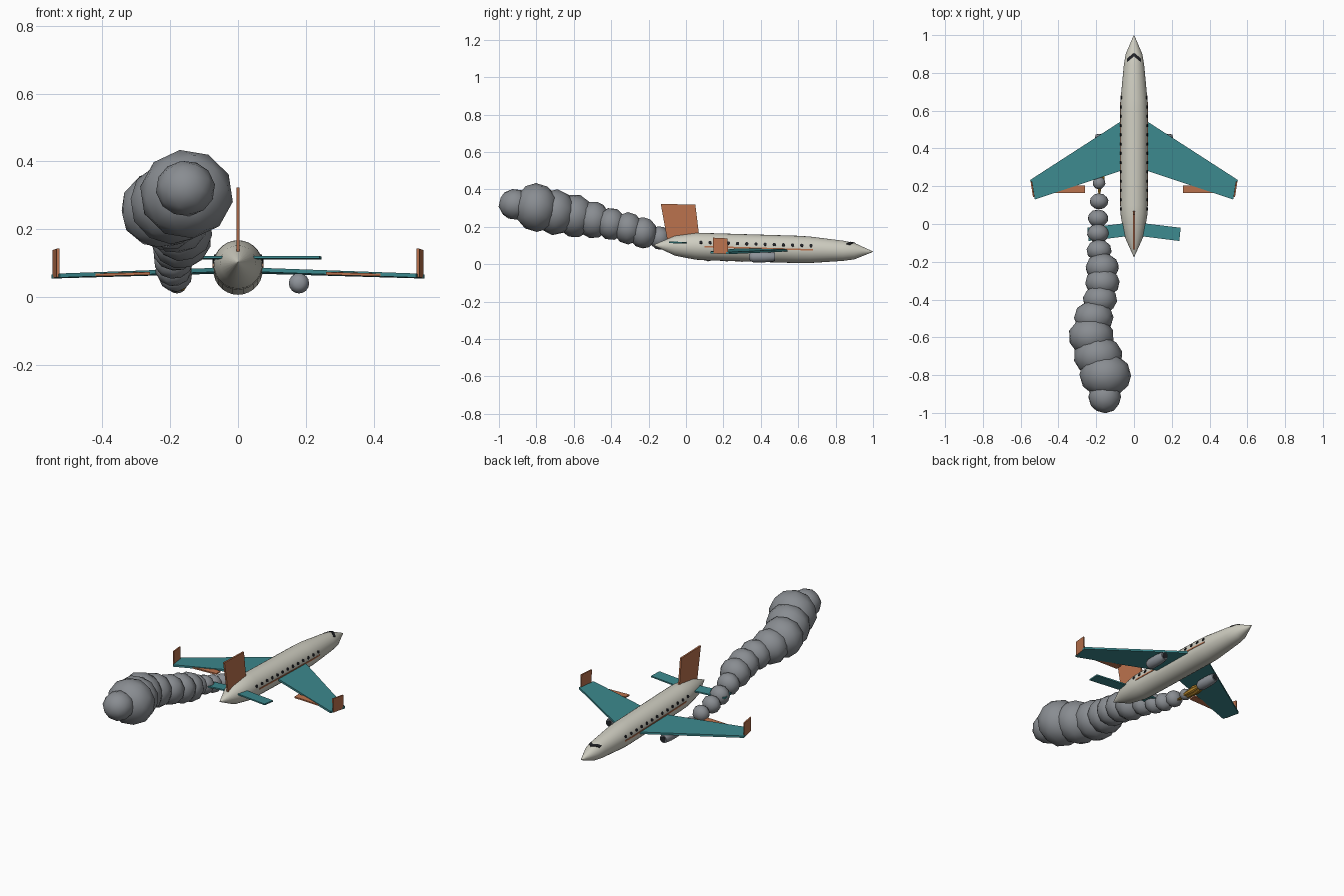
import bpy, bmesh, math, random
from mathutils import Vector, Euler

if "Cube" in bpy.data.objects:
    bpy.data.objects.remove(bpy.data.objects["Cube"])

random.seed(4)


def mat(name, rgb):
    m = bpy.data.materials.new(name)
    m.diffuse_color = (*rgb, 1)
    m.use_nodes = True
    m.node_tree.nodes["Principled BSDF"].inputs["Base Color"].default_value = m.diffuse_color
    return m


CREAM = mat("cream", (0.62, 0.61, 0.53))
TEAL = mat("teal", (0.045, 0.25, 0.27))
COPPER = mat("copper", (0.50, 0.17, 0.075))
GREY = mat("smoke grey", (0.25, 0.265, 0.285))
METAL = mat("engine grey", (0.27, 0.29, 0.32))
DARK = mat("dark glass", (0.015, 0.016, 0.02))
GOLD = mat("flame gold", (0.62, 0.32, 0.035))

PROFILE = [(1.0, 0.001), (0.97, 0.014), (0.90, 0.044), (0.84, 0.054), (0.66, 0.071),
           (0.60, 0.073), (0.10, 0.073), (0.05, 0.071), (-0.06, 0.053), (-0.175, 0.001)]


def centre(y):
    """Height of the slightly nose-down body axis."""
    return 0.097 - 0.03 * y


def radius(y):
    for (y0, r0), (y1, r1) in zip(PROFILE, PROFILE[1:]):
        if y1 <= y <= y0:
            return r0 + (r1 - r0) * (y0 - y) / (y0 - y1)
    return 0.0


def finish(name, bm, material, smooth=False):
    bmesh.ops.recalc_face_normals(bm, faces=bm.faces)
    me = bpy.data.meshes.new(name)
    bm.to_mesh(me)
    bm.free()
    me.materials.append(material)
    ob = bpy.data.objects.new(name, me)
    bpy.context.collection.objects.link(ob)
    if smooth:
        bpy.ops.object.select_all(action='DESELECT')
        ob.select_set(True)
        bpy.context.view_layer.objects.active = ob
        bpy.ops.object.shade_smooth_by_angle(angle=math.radians(40))
    return ob


def lathe(name, prof, x, zf, material, n=24):
    """Rings (y, r) around an axis along y, at x and height zf(y)."""
    bm = bmesh.new()
    rings = [[bm.verts.new((x + r * math.cos(2 * math.pi * i / n), y,
                            zf(y) + r * math.sin(2 * math.pi * i / n)))
              for i in range(n)] for y, r in prof]
    for a, b in zip(rings, rings[1:]):
        for i in range(n):
            bm.faces.new((a[i], a[(i + 1) % n], b[(i + 1) % n], b[i]))
    bm.faces.new(rings[0])
    bm.faces.new(rings[-1])
    return finish(name, bm, material, True)


def slab(name, corners, offset, material):
    """Flat panel: corner loop thickened by +-offset."""
    bm = bmesh.new()
    o = Vector(offset)
    lo = [bm.verts.new(Vector(c) - o) for c in corners]
    hi = [bm.verts.new(Vector(c) + o) for c in corners]
    bm.faces.new(lo)
    bm.faces.new(hi)
    n = len(corners)
    for i in range(n):
        bm.faces.new((lo[i], lo[(i + 1) % n], hi[(i + 1) % n], hi[i]))
    return finish(name, bm, material)


# Body
lathe("fuselage", PROFILE, 0, centre, CREAM, 28)

# Vertical fin
slab("tail_fin", [(0, 0.07, 0.155), (0, 0.05, 0.318), (0, -0.135, 0.323), (0, -0.10, 0.13)],
     (0.005, 0, 0), COPPER)

for s, side in ((1, "right"), (-1, "left")):
    # Main wing, flap, winglet and tailplane
    slab(side + "_wing", [(0, 0.588, 0.076), (s * 0.55, 0.233, 0.06),
                          (s * 0.525, 0.13, 0.063), (0, 0.305, 0.082)], (0, 0, 0.006), TEAL)
    slab(side + "_flap", [(s * 0.26, 0.205, 0.070), (s * 0.45, 0.205, 0.065),
                          (s * 0.45, 0.165, 0.064), (s * 0.26, 0.165, 0.069)], (0, 0, 0.004), COPPER)
    slab(side + "_winglet", [(s * 0.543, 0.225, 0.055), (s * 0.543, 0.222, 0.138),
                             (s * 0.531, 0.143, 0.142), (s * 0.531, 0.147, 0.058)],
         (0.004, 0, 0), COPPER)
    slab(side + "_tailplane", [(0, 0.01, 0.114), (s * 0.247, -0.02, 0.114),
                               (s * 0.24, -0.09, 0.117), (0, -0.06, 0.117)], (0, 0, 0.004), TEAL)

    # Side stripe along the body
    slab(side + "_stripe", [(s * 0.072, y, centre(y) + h) for y, h in
                            ((0.10, -0.004), (0.60, -0.004), (0.60, 0.004), (0.10, 0.004))],
         (0.003, 0, 0), COPPER)
    slab(side + "_stripe_front", [(s * (radius(y) - 0.001), y, centre(y) + h) for y, h in
                                  ((0.60, -0.004), (0.68, -0.004), (0.68, 0.004), (0.60, 0.004))],
         (0.003, 0, 0), COPPER)

    # Engine with dark intake
    lathe(side + "_engine", [(0.475, 0.022), (0.46, 0.026), (0.42, 0.03), (0.36, 0.03),
                             (0.345, 0.024), (0.337, 0.012)], s * 0.18, lambda y: 0.04, METAL, 16)
    lathe(side + "_intake", [(0.477, 0.017), (0.474, 0.017)], s * 0.18, lambda y: 0.04, DARK, 16)

    # Cabin windows: round plates lying on the body skin
    bm = bmesh.new()
    for i in range(13):
        y = 0.08 + i * 0.049
        r, h = radius(y), 0.022
        x = math.sqrt(r * r - h * h)
        nrm = Vector((s * x, 0, h)).normalized()
        m = nrm.to_track_quat('Z', 'Y').to_matrix().to_4x4()
        m.translation = Vector((s * x, y, centre(y) + h))
        bmesh.ops.create_cone(bm, cap_ends=True, segments=10, radius1=0.009, radius2=0.009,
                              depth=0.006, matrix=m)
    finish(side + "_cabin_windows", bm, DARK)

    # Swept windscreen half, wrapped over the nose
    bm = bmesh.new()
    rows = []
    for k in range(6):
        x, yc = 0.036 * k / 5, 0.897 - 0.030 * k / 5
        row = []
        for dy in (0.010, -0.010):
            y = yc + dy
            r = radius(y)
            z = centre(y) + math.sqrt(max(r * r - x * x, 0.0001))
            row.append([bm.verts.new((s * x, y, z + dz)) for dz in (0.003, -0.004)])
        rows.append(row)
    for a, b in zip(rows, rows[1:]):
        for p, q in (((0, 0), (1, 0)), ((1, 0), (1, 1)), ((1, 1), (0, 1)), ((0, 1), (0, 0))):
            bm.faces.new((a[p[0]][p[1]], a[q[0]][q[1]], b[q[0]][q[1]], b[p[0]][p[1]]))
    for e in (rows[0], rows[-1]):
        bm.faces.new((e[0][0], e[1][0], e[1][1], e[0][1]))
    finish(side + "_windscreen", bm, DARK)

# Flames behind the burning engine
for i, (dx, dz, r, end) in enumerate([(0, 0, 0.024, 0.13), (-0.016, -0.006, 0.015, 0.19),
                                      (0.016, -0.008, 0.015, 0.20), (0, -0.012, 0.015, 0.17)]):
    lathe("flame_%d" % i, [(0.345, r * 0.6), (0.30, r), (0.24, r * 0.7), (end, 0.001)],
          -0.183 + dx, lambda y, d=dz: 0.04 + d, GOLD, 8)

# Smoke trail: x, y, z, radius of each puff
PUFFS = [(-0.185, 0.217, 0.046, 0.033), (-0.185, 0.12, 0.062, 0.049), (-0.19, 0.03, 0.083, 0.054),
         (-0.19, -0.05, 0.108, 0.058), (-0.185, -0.14, 0.14, 0.066), (-0.168, -0.23, 0.168, 0.088),
         (-0.167, -0.31, 0.192, 0.09), (-0.18, -0.40, 0.215, 0.09), (-0.213, -0.495, 0.237, 0.104),
         (-0.226, -0.595, 0.258, 0.12), (-0.19, -0.70, 0.278, 0.128), (-0.152, -0.80, 0.303, 0.136),
         (-0.155, -0.915, 0.32, 0.086)]
for i, (x, y, z, r) in enumerate(PUFFS):
    bm = bmesh.new()
    bmesh.ops.create_icosphere(bm, subdivisions=2, radius=r * 1.02)
    turn = Euler([random.uniform(0, 6.28) for _ in range(3)]).to_matrix()
    bmesh.ops.rotate(bm, verts=bm.verts, cent=(0, 0, 0), matrix=turn)
    flat = 1.0 if i in (0, len(PUFFS) - 1) else 0.86
    bmesh.ops.scale(bm, verts=bm.verts, vec=(1, flat, 0.95))
    bmesh.ops.translate(bm, verts=bm.verts, vec=(x, y, z))
    finish("smoke_puff_%d" % i, bm, GREY, True)
